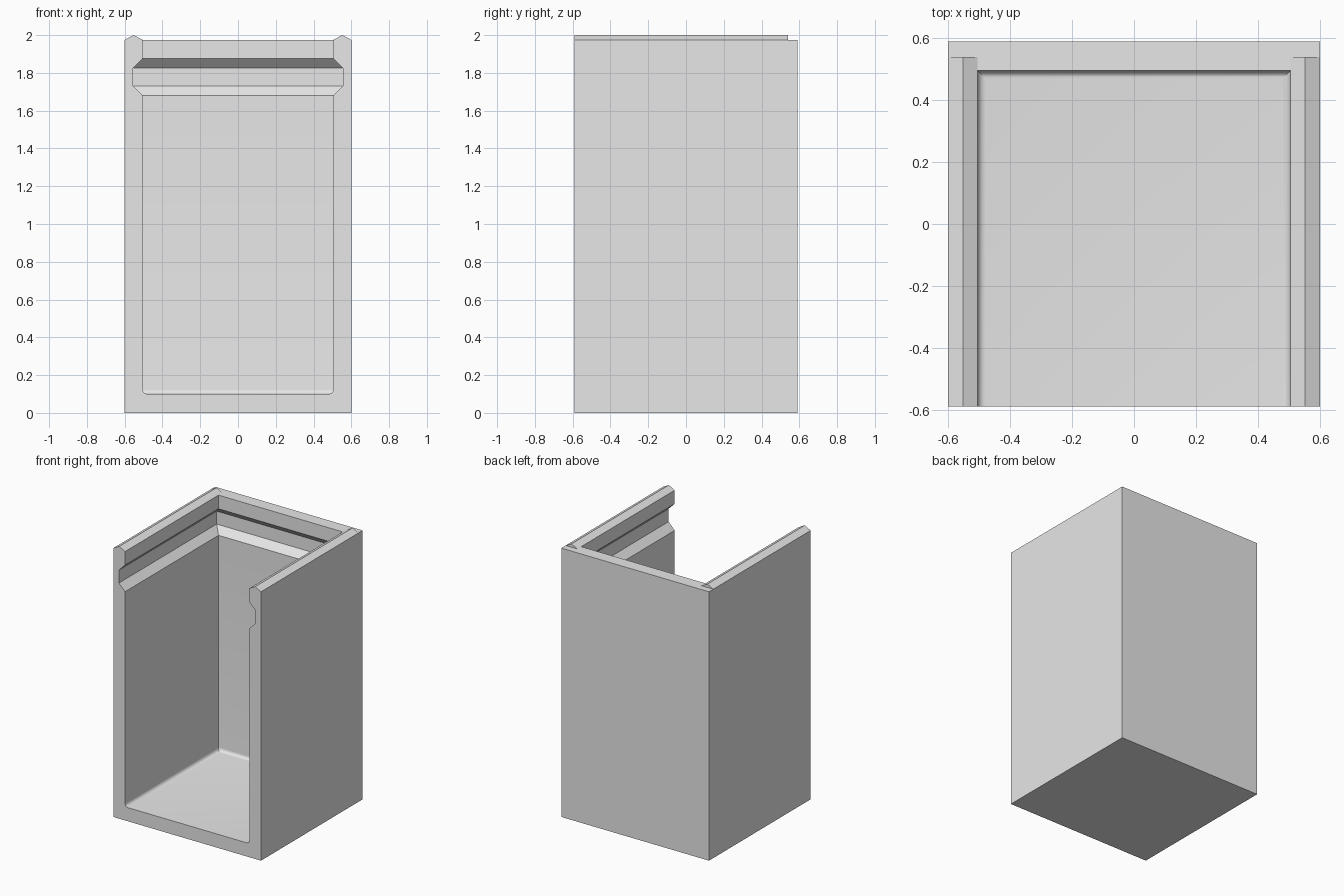
import bpy
import bmesh
from math import cos, sin, pi, radians

cube = bpy.data.objects.get("Cube")
if cube:
    bpy.data.objects.remove(cube, do_unlink=True)

HALF_X, HALF_Y, RIM = 0.6, 0.59, 1.975
IN_X, IN_Y, FLOOR = 0.505, 0.495, 0.1
FILLET, STEPS = 0.025, 6

grey = bpy.data.materials.new("plain_grey")
grey.use_nodes = True
colour = (0.8, 0.8, 0.8, 1)
grey.diffuse_color = colour
grey.node_tree.nodes["Principled BSDF"].inputs["Base Color"].default_value = colour


def finish(bm, name):
    bmesh.ops.recalc_face_normals(bm, faces=bm.faces)
    mesh = bpy.data.meshes.new(name)
    bm.to_mesh(mesh)
    bm.free()
    obj = bpy.data.objects.new(name, mesh)
    obj.data.materials.append(grey)
    bpy.context.collection.objects.link(obj)
    bpy.ops.object.select_all(action='DESELECT')
    obj.select_set(True)
    bpy.context.view_layer.objects.active = obj
    bpy.ops.object.shade_smooth_by_angle(angle=radians(30))


# Inner wall profile (outward offset, height): floor fillet, then lid groove
profile = []
for i in range(STEPS + 1):
    a = pi / 2 * i / STEPS
    profile.append((-FILLET * (1 - sin(a)), FLOOR + FILLET * (1 - cos(a))))
profile += [(0, 1.68), (0.05, 1.73), (0.05, 1.825), (0, 1.875), (0, RIM)]

# Open-fronted box, with the cavity swept around three walls
bm = bmesh.new()
rings = []
for d, z in profile:
    w, back = IN_X + d, IN_Y + d
    rings.append([bm.verts.new((x, y, z)) for x, y in
                  ((-w, -HALF_Y), (-w, back), (w, back), (w, -HALF_Y))])
low, top = [[bm.verts.new((x * HALF_X, y * HALF_Y, z)) for x, y in
             ((-1, -1), (-1, 1), (1, 1), (1, -1))] for z in (0, RIM)]
for lower, upper in zip(rings, rings[1:]):
    for i in range(3):
        bm.faces.new((lower[i], lower[i + 1], upper[i + 1], upper[i]))
for i in range(3):
    bm.faces.new((low[i], low[i + 1], top[i + 1], top[i]))
bm.faces.new(rings[0])
bm.faces.new(low)
bm.faces.new(top + rings[-1][::-1])
bm.faces.new([low[0], low[3], top[3]] + [r[3] for r in rings[::-1]]
             + [r[0] for r in rings] + [top[0]])
finish(bm, "box_body")

# Pointed ridges along the top of the side walls
for side, name in ((-1, "right_ridge"), (1, "left_ridge")):
    bm = bmesh.new()
    ends = [[bm.verts.new((side * x, y, z)) for x, z in
             ((IN_X, RIM), ((IN_X + HALF_X) / 2, 2), (HALF_X, RIM))]
            for y in (-HALF_Y, 0.54)]
    for end in ends:
        bm.faces.new(end)
    for i in range(2):
        bm.faces.new((ends[0][i], ends[0][i + 1], ends[1][i + 1], ends[1][i]))
    finish(bm, name)
